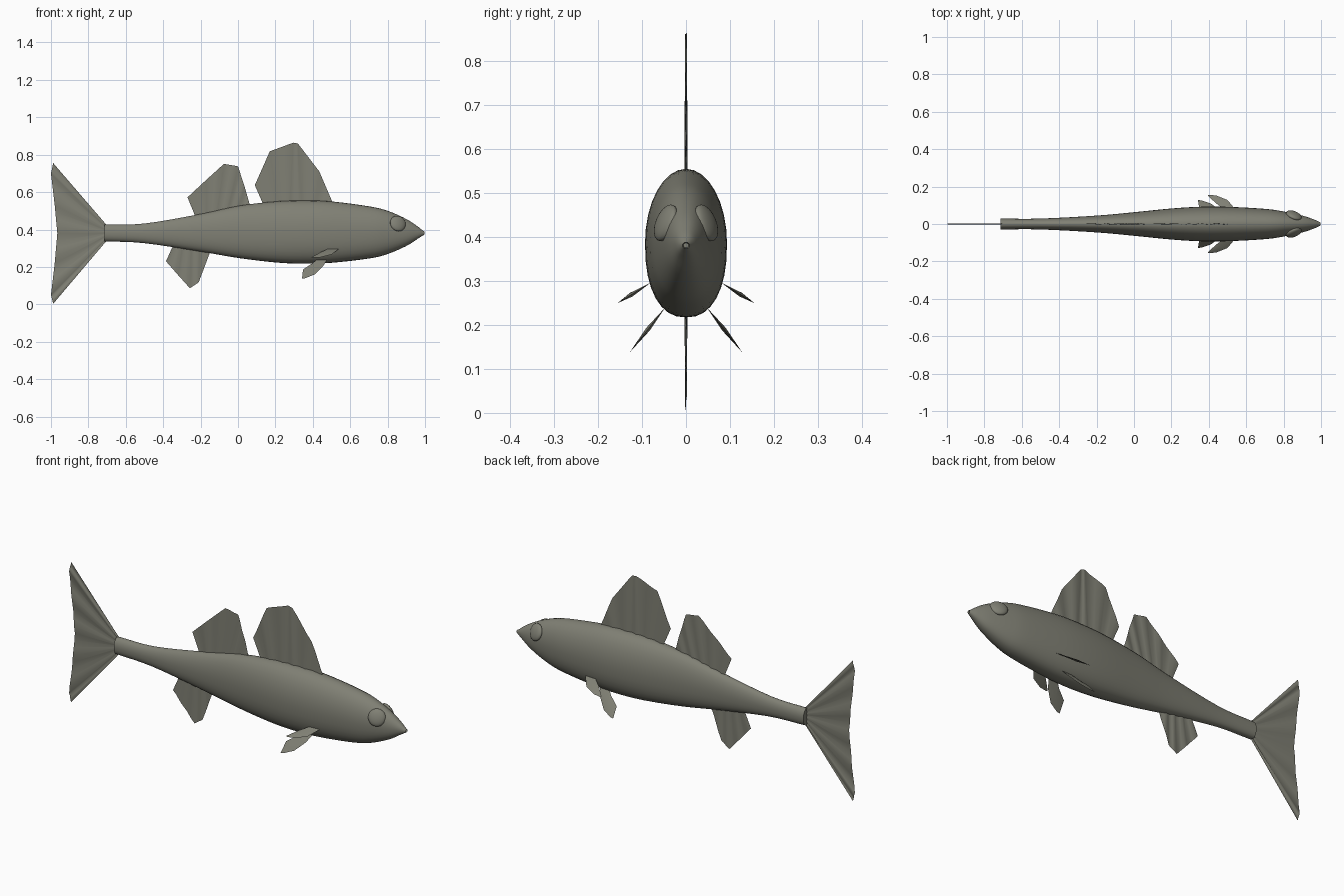
import bpy, math
from mathutils import Vector, Matrix

if "Cube" in bpy.data.objects:
    bpy.data.objects.remove(bpy.data.objects["Cube"])

grey = bpy.data.materials.new("olive_grey")
grey.diffuse_color = (0.215, 0.215, 0.175, 1)
grey.use_nodes = True
grey.node_tree.nodes["Principled BSDF"].inputs["Base Color"].default_value = grey.diffuse_color


def make(name, verts, faces, angle=40):
    me = bpy.data.meshes.new(name)
    me.from_pydata([tuple(v) for v in verts], [], faces)
    me.materials.append(grey)
    me.update()
    ob = bpy.data.objects.new(name, me)
    bpy.context.collection.objects.link(ob)
    bpy.ops.object.select_all(action='DESELECT')
    ob.select_set(True)
    bpy.context.view_layer.objects.active = ob
    bpy.ops.object.shade_smooth_by_angle(angle=math.radians(angle))
    return ob


def catmull(pts, n):
    """Smooth curve through the stations."""
    p = [Vector(q) for q in pts]
    p = [2 * p[0] - p[1]] + p + [2 * p[-1] - p[-2]]
    out = []
    for i in range(1, len(p) - 2):
        a, b, c, d = p[i - 1:i + 3]
        for k in range(n):
            t = k / n
            out.append(0.5 * (2 * b + (c - a) * t + (2 * a - 5 * b + 4 * c - d) * t * t
                              + (3 * b - a - 3 * c + d) * t ** 3))
    return out + [p[-2]]


# Body: stations of x, top z, bottom z, half width
stations = [(-0.715, .427, .337, .029), (-0.5, .432, .327, .029), (-0.2, .483, .282, .045),
            (0, .526, .248, .063), (0.2, .55, .224, .083), (0.35, .555, .217, .092),
            (0.5, .55, .222, .092), (0.7, .524, .245, .081), (0.8, .500, .269, .067),
            (0.9, .456, .312, .045), (0.96, .417, .350, .025), (0.985, .397, .366, .014)]
rings = catmull(stations, 4)
# small open mouth: rounded lip, then folded inward
rings += [Vector((.998, .388, .374, .008)), Vector((.985, .386, .376, .006))]
SEG = 32
verts, faces = [], []
for x, top, bot, w in rings:
    mid, h = (top + bot) / 2, (top - bot) / 2
    for k in range(SEG):
        a = 2 * math.pi * k / SEG
        c, s = math.cos(a), math.sin(a)
        e = 1.0 if s > 0 else 0.86          # fuller belly
        verts.append((x, w * math.copysign(abs(c) ** e, c),
                      mid + h * math.copysign(abs(s) ** e, s)))
for r in range(len(rings) - 1):
    for k in range(SEG):
        k2 = (k + 1) % SEG
        faces.append((r * SEG + k, r * SEG + k2, (r + 1) * SEG + k2, (r + 1) * SEG + k)[::-1])
faces.append(tuple(range(SEG)))
faces.append(tuple(range((len(rings) - 1) * SEG, len(rings) * SEG))[::-1])
body = make("body", verts, [f[::-1] for f in faces])


# Rippled centre fins: rays run from a straight base to the outline
def ray_fin(name, base0, base1, edge, sub=4):
    b0, b1 = Vector(base0), Vector(base1)
    n = (len(edge) - 1) * sub
    verts, faces = [], []
    for i in range(n + 1):
        j = min(i // sub, len(edge) - 2)
        e = Vector(edge[j]).lerp(Vector(edge[j + 1]), i / sub - j)
        b = b0.lerp(b1, i / n)
        wave = math.sin(i * math.pi / 2)
        verts += [(b.x, .004 * wave, b.y), (e.x, .002 * wave, e.y)]
    for i in range(n):
        faces.append((2 * i, 2 * i + 2, 2 * i + 3, 2 * i + 1))
    return make(name, verts, faces, 60)


ray_fin("front_dorsal_fin", (.15, .50), (.47, .50),
        [(.09, .637), (.17, .818), (.295, .864), (.32, .86), (.435, .71), (.512, .53)])
ray_fin("rear_dorsal_fin", (-.22, .45), (.04, .48),
        [(-.27, .572), (-.17, .665), (-.075, .751), (0, .738), (.035, .63), (.068, .515)])
ray_fin("anal_fin", (-.34, .33), (-.16, .31),
        [(-.385, .23), (-.32, .156), (-.257, .086), (-.21, .118), (-.147, .285)])
ray_fin("tail_fin", (-.705, .427), (-.705, .337),
        [(-.988, .755), (-1, .70), (-.98, .53), (-.966, .38), (-.98, .22), (-1, .05), (-.988, .003)])


# Paired leaf fins: outline in (x, distance outward), slightly lens shaped
def leaf_fin(name, root, out, outline, side):
    out = Vector((0, out[0], out[1])).normalized()
    nrm = Vector((0, -out.z, out.y))
    o = Vector((0, root[0], root[1]))
    pts = [o + Vector((x, 0, 0)) + out * s for x, s in outline]
    n = len(pts)
    mid = sum(pts, Vector()) / n
    pts += [mid + nrm * .005, mid - nrm * .005]
    faces = []
    for i in range(n):
        j = (i + 1) % n
        faces += [(i, j, n), (j, i, n + 1)]
    pts = [(p.x, p.y * side, p.z) for p in pts]
    make(name, pts, faces if side < 0 else [f[::-1] for f in faces], 50)


# Eyes: flattened domes lying on the head
def eye(name, side):
    nrm = Vector((.36, .88 * side, .36)).normalized()
    bpy.ops.mesh.primitive_uv_sphere_add(segments=24, ring_count=14, radius=1)
    ob = bpy.context.object
    ob.name = name
    rot = nrm.to_track_quat('Z', 'Y').to_matrix().to_4x4()
    ob.matrix_world = (Matrix.Translation((.855, .046 * side, .432)) @ rot
                       @ Matrix.Diagonal((.044, .044, .018, 1)))
    ob.data.materials.append(grey)
    ob.data.shade_smooth()


for side, tag in ((-1, "right"), (1, "left")):
    leaf_fin("pectoral_fin_" + tag, (.09, .29), (.065, -.04),
             [(.54, -.012), (.50, .045), (.44, .073), (.40, .078), (.393, .074),
              (.41, .055), (.44, .023), (.48, -.012)], side)
    leaf_fin("pelvic_fin_" + tag, (.055, .23), (.075, -.095),
             [(.476, -.012), (.455, .034), (.41, .089), (.36, .115), (.342, .118),
              (.348, .055), (.40, .012), (.42, -.012)], side)
    eye("eye_" + tag, side)
